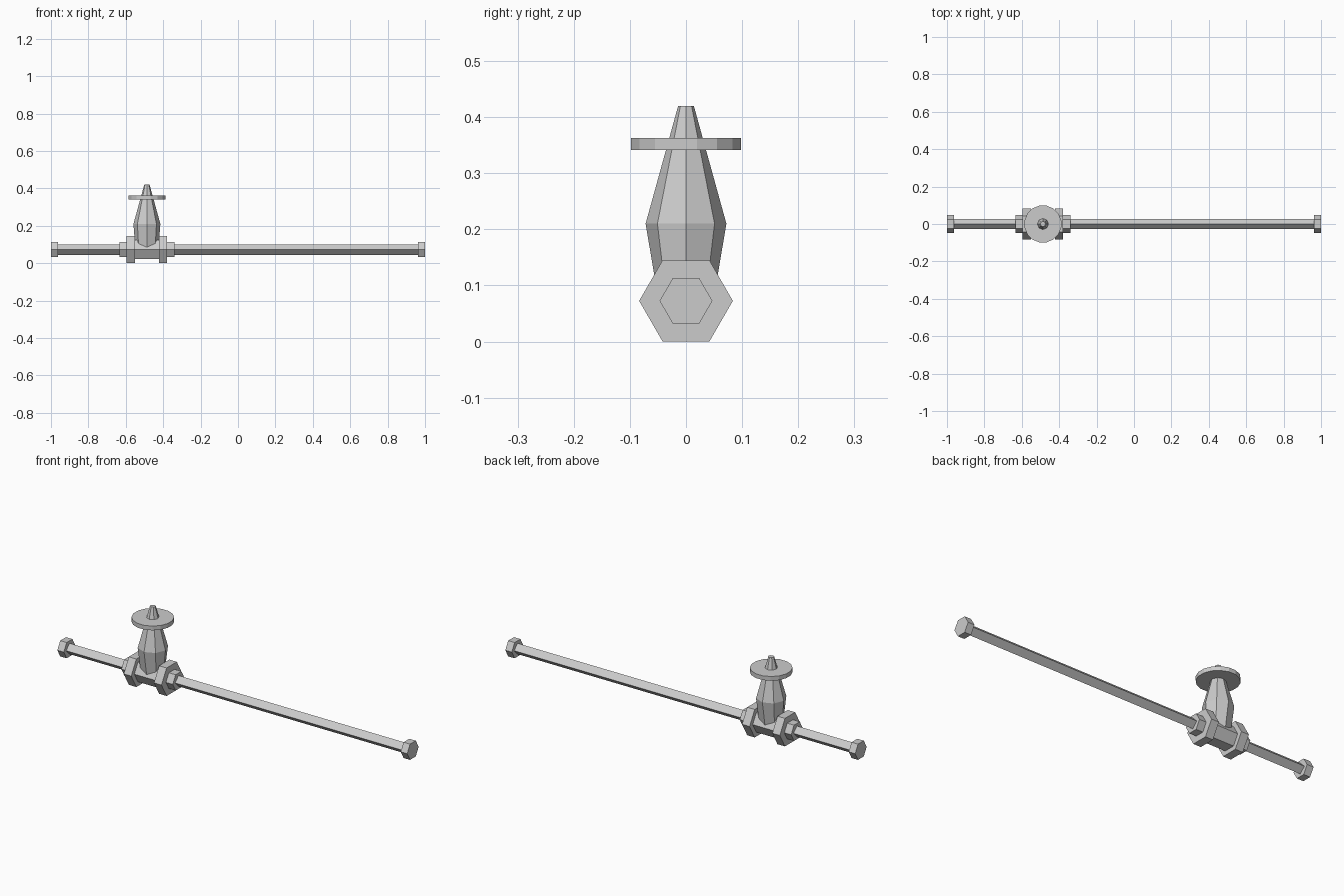
import bpy, bmesh, math

if "Cube" in bpy.data.objects:
    bpy.data.objects.remove(bpy.data.objects["Cube"])

AXIS_Z = 0.0725   # height of the pipe axis
VALVE_X = -0.487  # centre of the valve


def loft(name, sections, sides, phase=0.0, axis='Z', centre=(0, 0, 0)):
    """Skin polygon rings; each section is (position, radius_a, radius_b)."""
    bm = bmesh.new()
    rings = []
    for t, ra, rb in sections:
        ring = []
        for i in range(sides):
            a = 2 * math.pi * i / sides + phase
            u, v = ra * math.cos(a), rb * math.sin(a)
            p = (u, v, t) if axis == 'Z' else (t, u, v)
            ring.append(bm.verts.new(p))
        rings.append(ring)
    for lo, hi in zip(rings, rings[1:]):
        for i in range(sides):
            j = (i + 1) % sides
            bm.faces.new((lo[i], lo[j], hi[j], hi[i]))
    bm.faces.new(rings[0])
    bm.faces.new(rings[-1])
    bmesh.ops.recalc_face_normals(bm, faces=bm.faces)
    me = bpy.data.meshes.new(name)
    bm.to_mesh(me)
    bm.free()
    ob = bpy.data.objects.new(name, me)
    ob.location = centre
    bpy.context.collection.objects.link(ob)
    return ob


def bar(name, x0, x1, r, sides=6):
    """Prism along the pipe axis, with corners pointing to +-y."""
    return loft(name, [(x0, r, r), (x1, r, r)], sides, axis='X',
                centre=(0, 0, AXIS_Z))


# Square-section pipes either side of the valve
bar("pipe_short", -0.97, -0.63, 0.028, 4)
bar("pipe_long", -0.35, 0.97, 0.028, 4)

# Hexagonal end nuts
bar("end_nut_left", -1.0, -0.963, 0.047)
bar("end_nut_right", 0.963, 1.0, 0.047)

# Flanges and collars on both sides of the valve
for side, s in (("left", -1), ("right", 1)):
    bar("flange_" + side, VALVE_X + s * 0.065, VALVE_X + s * 0.108, 0.0835)
    bar("collar_" + side, VALVE_X + s * 0.106, VALVE_X + s * 0.147, 0.047)

# Valve body between the flanges
bar("valve_body", VALVE_X - 0.067, VALVE_X + 0.067, 0.058)

# Eight-sided bonnet tapering up into the stem
loft("bonnet_and_stem",
     [(0.08, 0.062, 0.050), (0.21, 0.072, 0.072), (0.42, 0.014, 0.014)],
     8, centre=(VALVE_X, 0, 0))

# Handwheel disc
loft("handwheel", [(0.341, 0.1, 0.1), (0.363, 0.1, 0.1)], 16,
     phase=math.pi / 16, centre=(VALVE_X, 0, 0))
